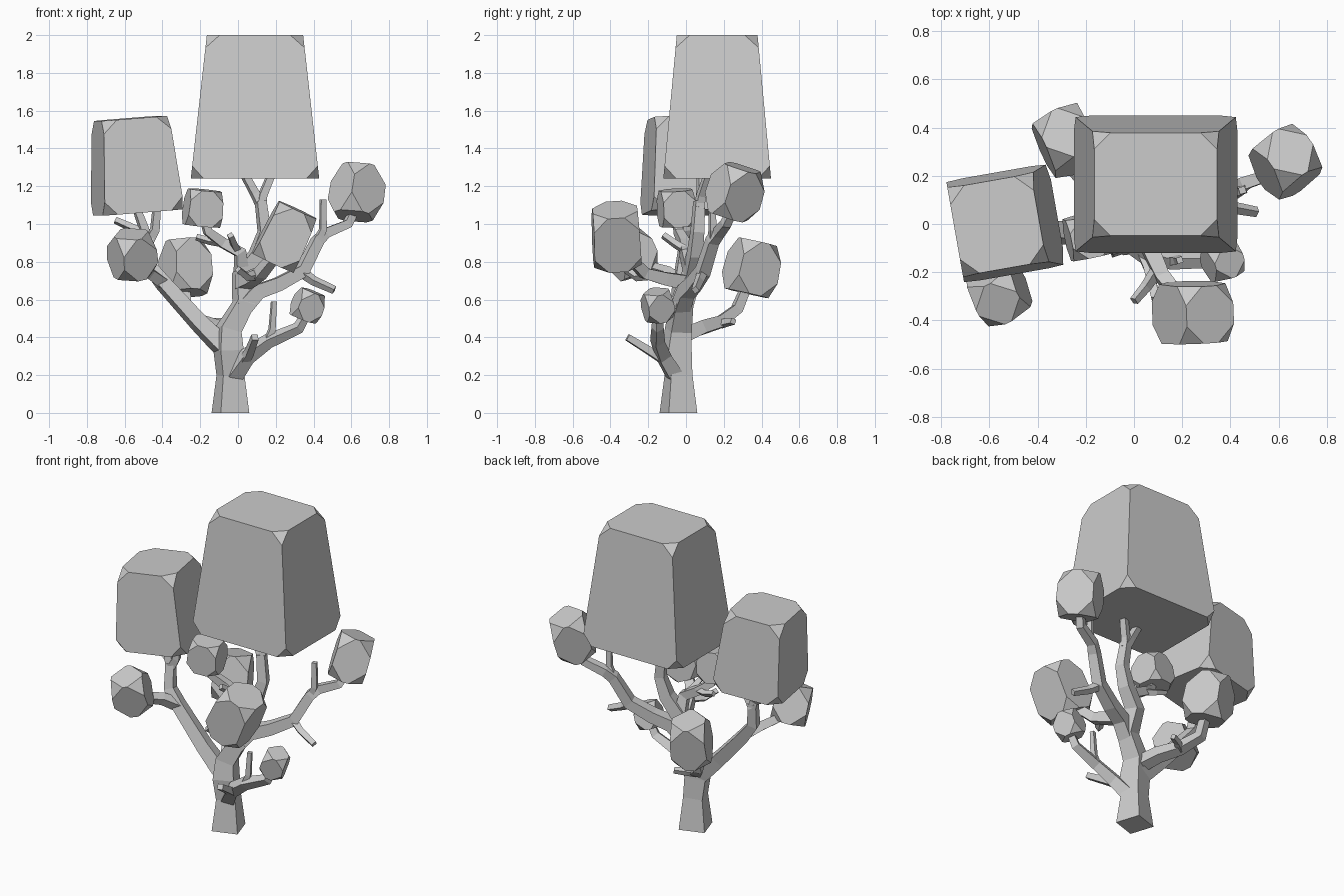
import bpy, bmesh
from math import radians, cos, sin, pi
from mathutils import Vector, Euler

if "Cube" in bpy.data.objects:
    bpy.data.objects.remove(bpy.data.objects["Cube"])

grey = bpy.data.materials.new("pale_grey")
grey.use_nodes = True
grey.diffuse_color = (0.6, 0.6, 0.6, 1)
grey.node_tree.nodes["Principled BSDF"].inputs["Base Color"].default_value = (0.6, 0.6, 0.6, 1)


def finish(bm, name):
    bmesh.ops.recalc_face_normals(bm, faces=bm.faces)
    mesh = bpy.data.meshes.new(name)
    bm.to_mesh(mesh)
    bm.free()
    mesh.materials.append(grey)
    obj = bpy.data.objects.new(name, mesh)
    bpy.context.collection.objects.link(obj)
    return obj


def branch(name, points, start, end=None, radii=None):
    """Four-sided tube along a path, tapering from start to end."""
    pts = [Vector(p) for p in points]
    n = len(pts)
    end = start if end is None else end
    radii = radii or [start + (end - start) * i / (n - 1) for i in range(n)]
    offs = [Vector((cos(a), sin(a), 0)) for a in (radians(63) + k * pi / 2 for k in range(4))]
    last = Vector((0, 0, 1))
    bm = bmesh.new()
    rings = []
    for i, p in enumerate(pts):
        before = (p - pts[i - 1]).normalized() if i else Vector()
        after = (pts[i + 1] - p).normalized() if i < n - 1 else Vector()
        tangent = (before + after).normalized()
        turn = last.rotation_difference(tangent)
        offs = [turn @ o for o in offs]
        last = tangent
        rings.append([bm.verts.new(p + o * radii[i]) for o in offs])
    for a, b in zip(rings, rings[1:]):
        for k in range(4):
            bm.faces.new((a[k], a[(k + 1) % 4], b[(k + 1) % 4], b[k]))
    bm.faces.new(rings[0])
    bm.faces.new(rings[-1])
    return finish(bm, name)


def foliage(name, centre, size, taper=(1, 1), turn=(0, 0, 0), cut=0.07):
    """Tapered block with its corners cut off."""
    bm = bmesh.new()
    bmesh.ops.create_cube(bm, size=1)
    for v in bm.verts:
        if v.co.z > 0:
            v.co.x *= taper[0]
            v.co.y *= taper[1]
        v.co = Vector([c * s for c, s in zip(v.co, size)])
    bmesh.ops.bevel(bm, geom=bm.verts[:], offset=cut, segments=1, affect='VERTICES')
    rot = Euler([radians(a) for a in turn]).to_matrix()
    for v in bm.verts:
        v.co = rot @ v.co + Vector(centre)
    return finish(bm, name)


# Trunk and its forked top
branch("trunk", [(-.04, -.04, 0), (-.04, -.04, .2), (-.05, -.05, .33), (-.05, -.04, .44),
                 (.03, -.02, .58), (.02, .03, .73), (.1, .05, .84), (.14, .06, .96),
                 (.12, .07, 1.12)], 0,
       radii=[.112, .083, .09, .08, .068, .06, .052, .042, .036])
branch("top_fork_left", [(.13, .07, 1.08), (.09, .08, 1.16), (.03, .08, 1.27)], .032, .026)
branch("top_fork_right", [(.12, .07, 1.09), (.13, .08, 1.15), (.18, .12, 1.27)], .032, .026)

# Long branch on the right side, rising to the large side block
branch("side_branch", [(-.05, -.04, .33), (-.11, -.04, .38), (-.21, -.04, .48),
                       (-.4, -.03, .69), (-.47, -.02, .78), (-.48, 0, .93)], .07, .036)
branch("side_fork_inner", [(-.48, 0, .9), (-.44, 0, .97), (-.43, 0, 1.09)], .034, .025)
branch("side_fork_outer", [(-.48, 0, .91), (-.5, 0, .98), (-.54, 0, 1.09)], .034, .025)
branch("side_twig", [(-.48, 0, .94), (-.56, .02, .98), (-.65, .03, 1.02)], .026, .02)
branch("side_front_branch", [(-.4, -.03, .69), (-.47, -.1, .74), (-.53, -.2, .77),
                             (-.56, -.28, .82)], .042, .03)

# Back branch
branch("back_branch", [(-.05, -.03, .4), (-.12, .08, .45), (-.2, .18, .48),
                       (-.28, .27, .55), (-.28, .32, .67)], .055, .033)
branch("back_twig", [(-.2, .18, .47), (-.15, .22, .48), (-.09, .25, .485)], .026, .02)

# Low front branch
branch("low_branch", [(-.02, -.06, .2), (.05, -.12, .3), (.16, -.15, .38),
                      (.32, -.15, .45), (.37, -.15, .54)], .055, .026)
branch("low_upright_twig", [(.15, -.15, .37), (.18, -.15, .44), (.19, -.15, .59)], .026, .018)
branch("low_front_twig", [(.03, -.1, .27), (.06, -.18, .32), (.09, -.31, .4)], .034, .024)

# Front branch
branch("front_branch", [(.02, 0, .69), (.07, -.11, .71), (.12, -.22, .74),
                        (.21, -.33, .85)], .055, .034)
branch("front_twig", [(.09, -.2, .73), (.05, -.26, .72), (0, -.32, .76)], .028, .02)

# Long branch on the left side
branch("left_branch", [(.02, -.03, .55), (.1, 0, .64), (.21, .04, .68), (.34, .09, .75),
                       (.42, .14, .91), (.46, .17, .95), (.58, .21, 1), (.62, .25, 1.08)],
       .06, .028)
branch("left_low_twig", [(.33, .09, .75), (.4, .07, .7), (.51, .05, .65)], .03, .022)
branch("left_upright_twig", [(.42, .14, .91), (.45, .14, .97), (.45, .14, 1.13)], .028, .02)

# Upper small branch
branch("upper_branch", [(.02, .03, .73), (.01, 0, .85), (-.08, -.01, .9),
                        (-.16, -.04, .96), (-.18, -.05, 1.03)], .048, .026)
branch("upper_front_twig", [(0, 0, .86), (-.02, -.05, .89), (-.04, -.12, .94)], .026, .02)
branch("upper_side_twig", [(-.08, -.01, .9), (-.15, .02, .91), (-.22, .03, .93)], .024, .018)

# Foliage blocks
foliage("crown_foliage", (.09, .165, 1.62), (.68, .57, .76), (.75, .75), cut=.068)
foliage("side_foliage", (-.55, 0, 1.31), (.43, .43, .5), (.82, .86), (0, -4.5, 10))
foliage("side_front_foliage", (-.56, -.29, .84), (.21, .21, .23), (.9, .9), (18, -12, 25), .08)
foliage("back_foliage", (-.28, .35, .77), (.22, .24, .28), (.9, .9), (-12, 4, 25), .085)
foliage("upper_foliage", (-.185, -.05, 1.085), (.19, .18, .19), (.9, .95), (4, 5, 12), .055)
foliage("front_foliage", (.25, -.37, .935), (.24, .25, .31), (.9, .95), (4, 25, 4), .075)
foliage("left_foliage", (.63, .26, 1.17), (.21, .23, .27), (.95, .95), (-10, 16, 32), .085)
foliage("low_foliage", (.37, -.15, .57), (.145, .145, .155), (.9, .95), (12, 18, 20), .055)
